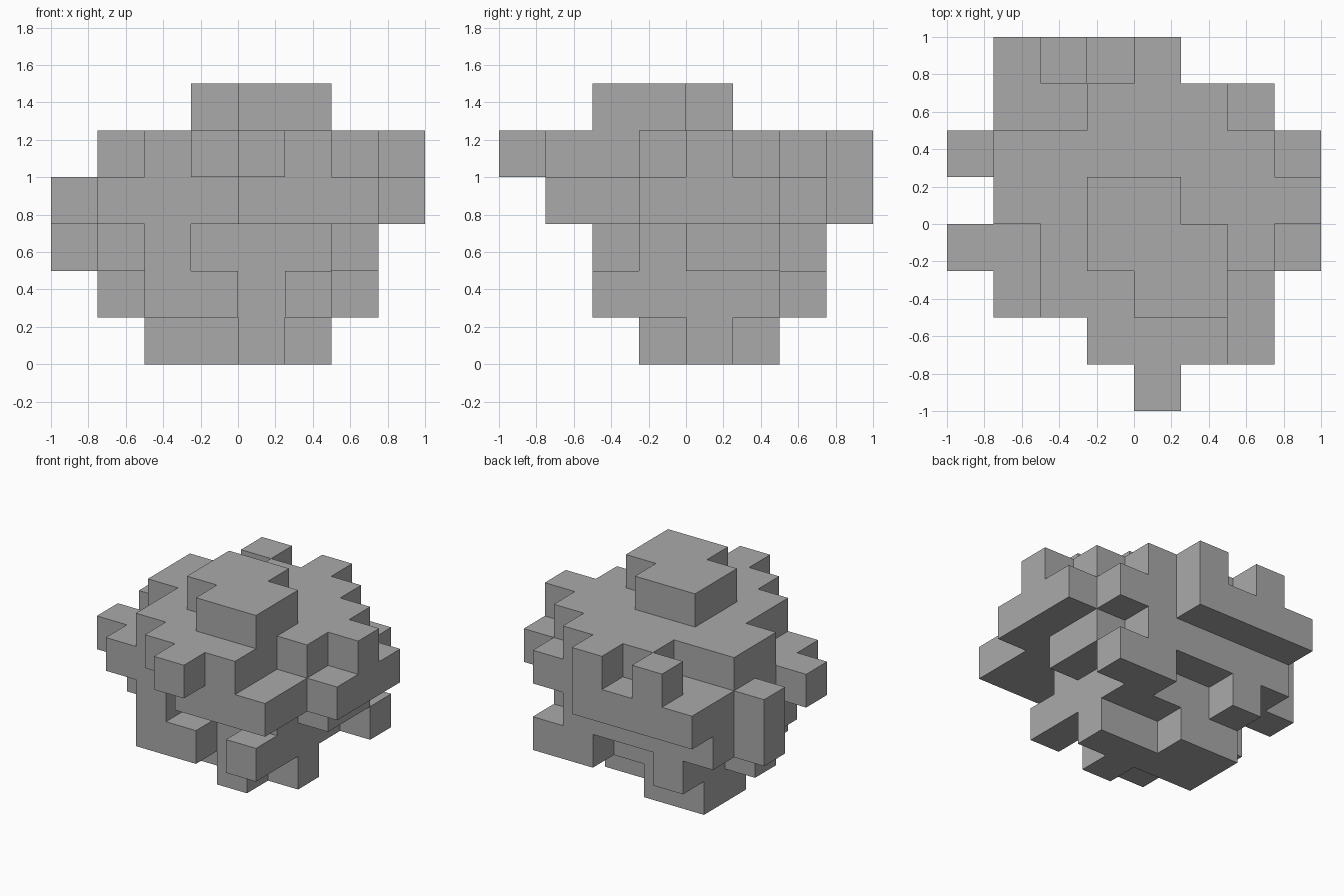
import bpy
import bmesh
from mathutils import Vector

default = bpy.data.objects.get("Cube")
if default:
    bpy.data.objects.remove(default, do_unlink=True)

CELL = 0.25

# Block plan of each layer, bottom to top; rows run front to back, columns along +x
LAYERS = {
    "base": ["........", "........", "........", "....#...",
             "..####..", "..##....", "........", "........"],
    "lower_body": ["........", "........", "..##.#..", "..####..",
                   ".#####..", "..####..", "..#..##.", "........"],
    "middle_body": ["........", "........", "..#.....", ".#####..",
                    ".######.", "#######.", ".#####..", "........"],
    "wide_body": ["........", "....###.", ".######.", "########",
                  ".#######", "########", ".######.", ".####..."],
    "upper_body": ["....#...", "...###..", "..####..", "..#####.",
                   ".#######", ".######.", "...###..", "..#.#..."],
    "crown": ["........", "........", "....##..", "...###..",
              "...##...", "........", "........", "........"],
}

filled = {(i, j, k)
          for k, rows in enumerate(LAYERS.values())
          for j, row in enumerate(rows)
          for i, mark in enumerate(row) if mark == "#"}

# Plain grey surface
grey = bpy.data.materials.new("plain_grey")
grey.use_nodes = True
colour = (0.4, 0.4, 0.4, 1)
grey.diffuse_color = colour
grey.node_tree.nodes["Principled BSDF"].inputs["Base Color"].default_value = colour


def add_exposed_faces(bm, cell):
    """Add the sides of one block that touch no other block."""
    for axis in range(3):
        for side in (0, 1):
            beside = list(cell)
            beside[axis] += 2 * side - 1
            if tuple(beside) in filled:
                continue
            u, v = (axis + 1) % 3, (axis + 2) % 3
            loop = [(0, 0), (1, 0), (1, 1), (0, 1)]
            if side == 0:
                loop.reverse()
            corners = []
            for a, b in loop:
                p = Vector(cell)
                p[axis] += side
                p[u] += a
                p[v] += b
                corners.append(bm.verts.new((p - Vector((4, 4, 0))) * CELL))
            bm.faces.new(corners)


# One object for each layer of blocks
for k, name in enumerate(LAYERS):
    bm = bmesh.new()
    for cell in sorted(c for c in filled if c[2] == k):
        add_exposed_faces(bm, cell)
    bmesh.ops.remove_doubles(bm, verts=bm.verts, dist=0.001)
    mesh = bpy.data.meshes.new(name)
    bm.to_mesh(mesh)
    bm.free()
    mesh.materials.append(grey)
    bpy.context.collection.objects.link(bpy.data.objects.new(name, mesh))
